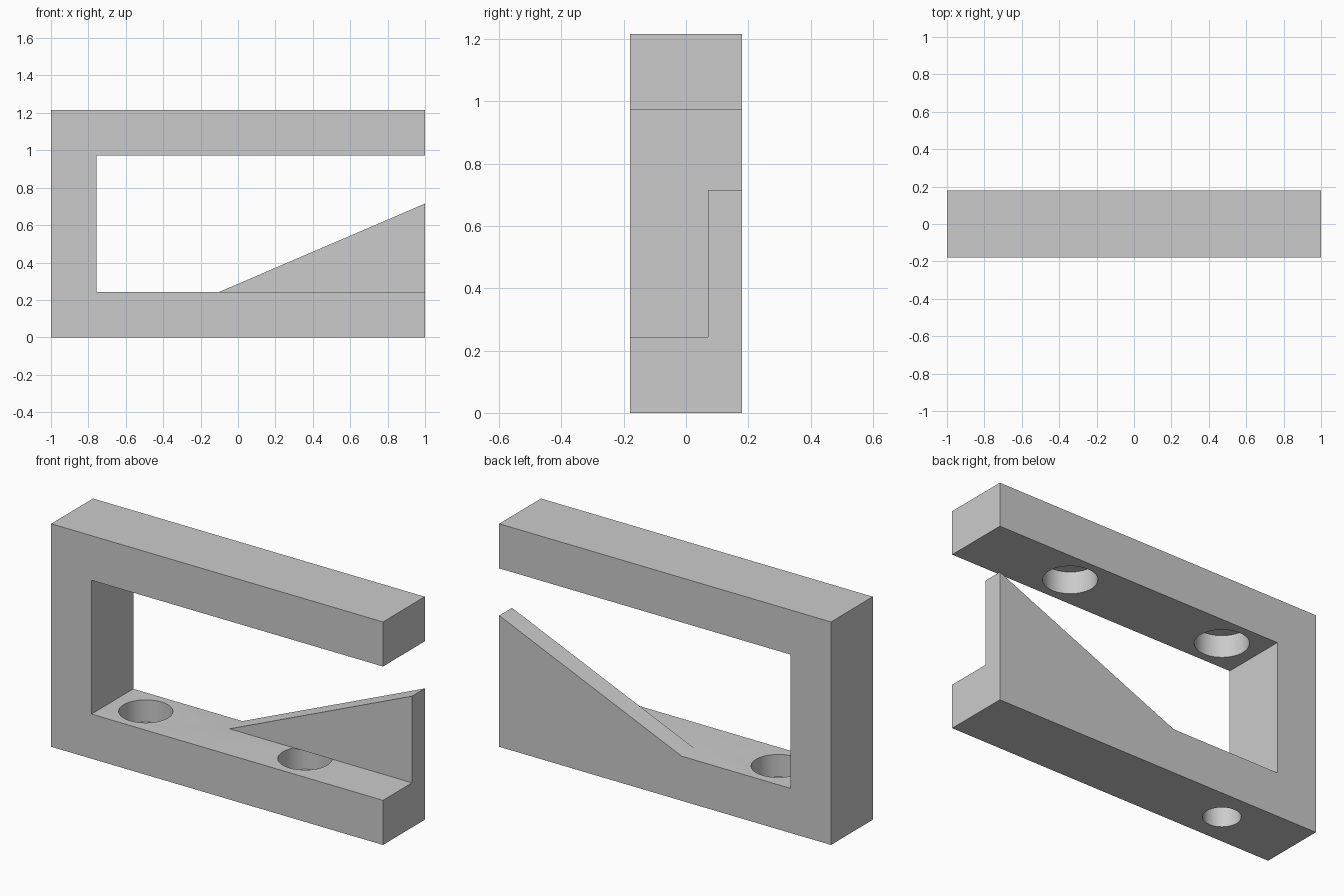
import bpy
import bmesh

HALF_DEPTH = 0.18
BAR = 0.243            # thickness of the frame bars
HEIGHT = 1.215
POCKET_DEPTH = 0.121
WEDGE_START, WEDGE_TOP, WEDGE_FRONT = -0.1, 0.715, 0.07
HOLES_X = (-0.556, 0.404)

cube = bpy.data.objects.get("Cube")
if cube:
    bpy.data.objects.remove(cube, do_unlink=True)

grey = bpy.data.materials.new("plain_grey")
grey.use_nodes = True
grey.diffuse_color = (0.6, 0.6, 0.6, 1)
grey.node_tree.nodes["Principled BSDF"].inputs["Base Color"].default_value = (0.6, 0.6, 0.6, 1)


def extrude_profile(name, points, y0, y1):
    """Solid made from an x-z outline swept from y0 to y1."""
    bm = bmesh.new()
    face = bm.faces.new([bm.verts.new((x, y0, z)) for x, z in points])
    swept = bmesh.ops.extrude_face_region(bm, geom=[face])["geom"]
    verts = [v for v in swept if isinstance(v, bmesh.types.BMVert)]
    bmesh.ops.translate(bm, verts=verts, vec=(0, y1 - y0, 0))
    bmesh.ops.recalc_face_normals(bm, faces=bm.faces)
    mesh = bpy.data.meshes.new(name)
    bm.to_mesh(mesh)
    bm.free()
    mesh.materials.append(grey)
    obj = bpy.data.objects.new(name, mesh)
    bpy.context.collection.objects.link(obj)
    return obj


def cylinder(name, x, radius, z0, z1):
    bpy.ops.mesh.primitive_cylinder_add(vertices=64, radius=radius, depth=z1 - z0,
                                        location=(x, 0, (z0 + z1) / 2))
    obj = bpy.context.object
    obj.name = name
    obj.data.materials.append(grey)
    return obj


def cut(target, cutter):
    cutter.hide_render = True
    mod = target.modifiers.new("cut", "BOOLEAN")
    mod.operation = "DIFFERENCE"
    mod.solver = "EXACT"
    mod.object = cutter
    bpy.context.view_layer.objects.active = target
    bpy.ops.object.modifier_apply(modifier=mod.name)
    bpy.data.objects.remove(cutter, do_unlink=True)


# Open frame with the sloping ramp on its lower bar
inner = BAR - 1
frame = extrude_profile("frame", [
    (-1, 0), (1, 0), (1, WEDGE_TOP), (WEDGE_START, BAR), (inner, BAR),
    (inner, HEIGHT - BAR), (1, HEIGHT - BAR), (1, HEIGHT), (-1, HEIGHT),
], -HALF_DEPTH, HALF_DEPTH)

# Remove the front of the ramp so only a thin back wedge remains
cut(frame, extrude_profile("ramp_cutter", [
    (WEDGE_START, BAR), (1.1, BAR), (1.1, WEDGE_TOP + 0.1), (WEDGE_START, WEDGE_TOP + 0.1),
], -HALF_DEPTH - 0.1, WEDGE_FRONT))

# Facing round pockets in the lower and upper bars
for x in HOLES_X:
    cut(frame, cylinder("lower_pocket", x, 0.134, BAR - POCKET_DEPTH, BAR))
    cut(frame, cylinder("upper_pocket", x, 0.134, HEIGHT - BAR - 0.05,
                        HEIGHT - BAR + POCKET_DEPTH))

# Narrower hole up through the base
cut(frame, cylinder("base_hole", HOLES_X[0], 0.094, -0.05, BAR - POCKET_DEPTH + 0.03))

bpy.ops.object.select_all(action="DESELECT")
frame.select_set(True)
bpy.context.view_layer.objects.active = frame
bpy.ops.object.shade_smooth_by_angle(angle=0.5)
